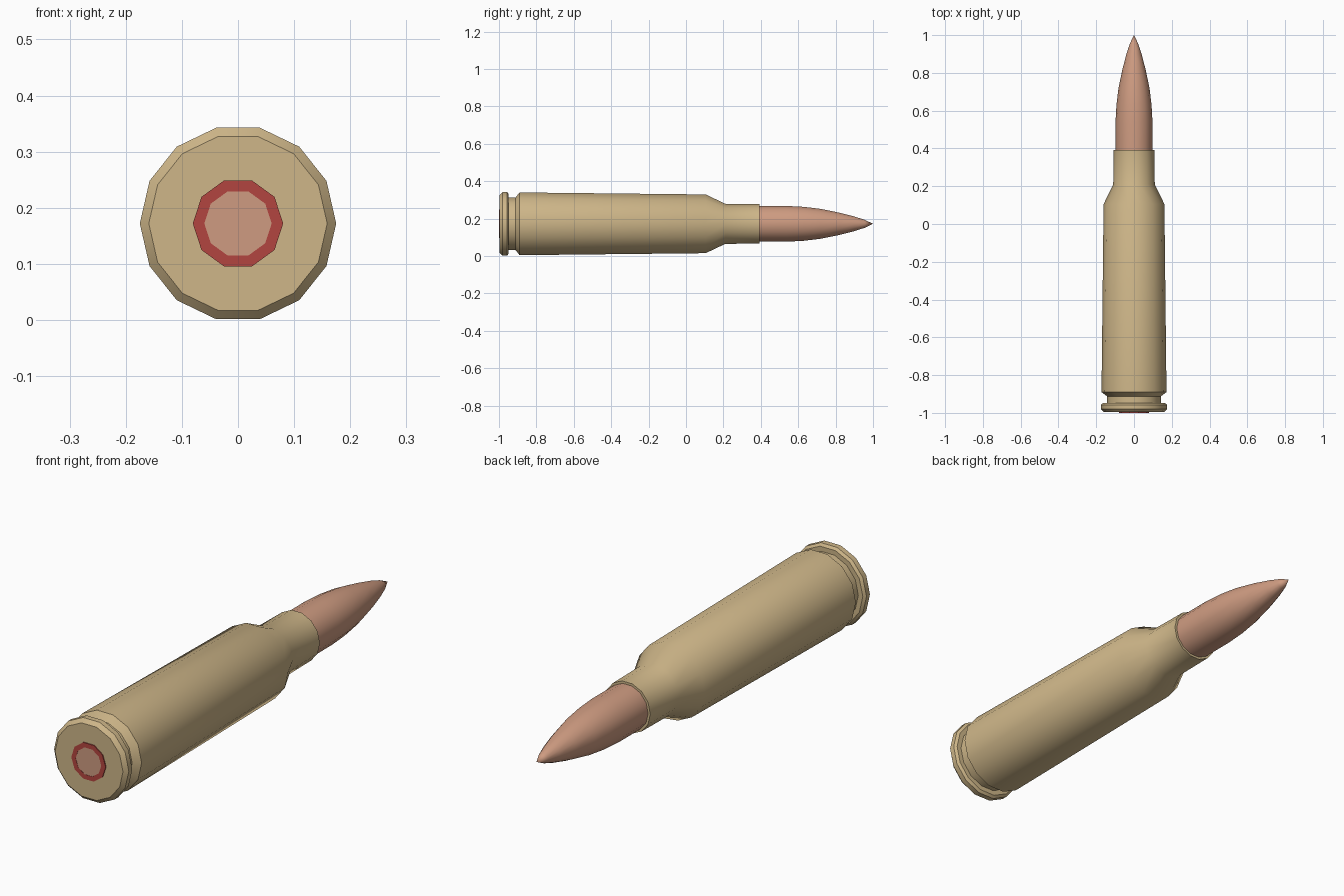
import bpy, bmesh, math

if "Cube" in bpy.data.objects:
    bpy.data.objects.remove(bpy.data.objects["Cube"])

CZ = 0.172  # height of the long axis


def material(name, rgb):
    m = bpy.data.materials.new(name)
    m.diffuse_color = (*rgb, 1)
    m.use_nodes = True
    m.node_tree.nodes["Principled BSDF"].inputs["Base Color"].default_value = m.diffuse_color
    return m


def lathe(name, profile, sides, mat, smooth=True):
    """Spin (y, radius) points about the long axis; radius 0 makes a pole."""
    bm = bmesh.new()
    rings = []
    for y, r in profile:
        if r == 0:
            rings.append([bm.verts.new((0, y, CZ))] * sides)
        else:
            rings.append([bm.verts.new((r * math.cos(2 * math.pi * i / sides), y,
                                        CZ + r * math.sin(2 * math.pi * i / sides)))
                          for i in range(sides)])
    for a, b in zip(rings, rings[1:]):
        for i in range(sides):
            j = (i + 1) % sides
            corners = list(dict.fromkeys((a[i], a[j], b[j], b[i])))
            bm.faces.new(corners)
    bmesh.ops.recalc_face_normals(bm, faces=bm.faces)
    mesh = bpy.data.meshes.new(name)
    bm.to_mesh(mesh)
    bm.free()
    mesh.materials.append(mat)
    ob = bpy.data.objects.new(name, mesh)
    bpy.context.collection.objects.link(ob)
    if smooth:
        bpy.ops.object.select_all(action='DESELECT')
        ob.select_set(True)
        bpy.context.view_layer.objects.active = ob
        bpy.ops.object.shade_smooth_by_angle(angle=math.radians(30))
    return ob


brass = material("brass", (0.62, 0.47, 0.25))
copper = material("copper", (0.62, 0.33, 0.22))
red = material("red_sealant", (0.45, 0.06, 0.05))

# Case: base, bevelled rim, extractor groove, tapered body, shoulder, neck
lathe("case", [(-0.996, 0), (-0.996, 0.159), (-0.98, 0.175), (-0.957, 0.175),
               (-0.948, 0.164), (-0.948, 0.143), (-0.912, 0.143), (-0.89, 0.172),
               (0.105, 0.161), (0.21, 0.11), (0.393, 0.108), (0.393, 0)], 14, brass)

# Bullet with a curved nose
lathe("bullet", [(0.38, 0), (0.38, 0.098), (0.54, 0.098), (0.63, 0.093),
                 (0.72, 0.082), (0.82, 0.061), (0.9, 0.04), (0.955, 0.022),
                 (1.0, 0)], 14, copper)

# Primer ring and primer cap in the base
lathe("primer_ring", [(-0.99, 0.06), (-1.0, 0.06), (-1.0, 0.0805), (-0.99, 0.0805),
                      (-0.99, 0.06)], 10, red, False)
lathe("primer_cap", [(-0.999, 0), (-0.999, 0.06), (-0.99, 0.06), (-0.99, 0)],
      10, copper, False)
